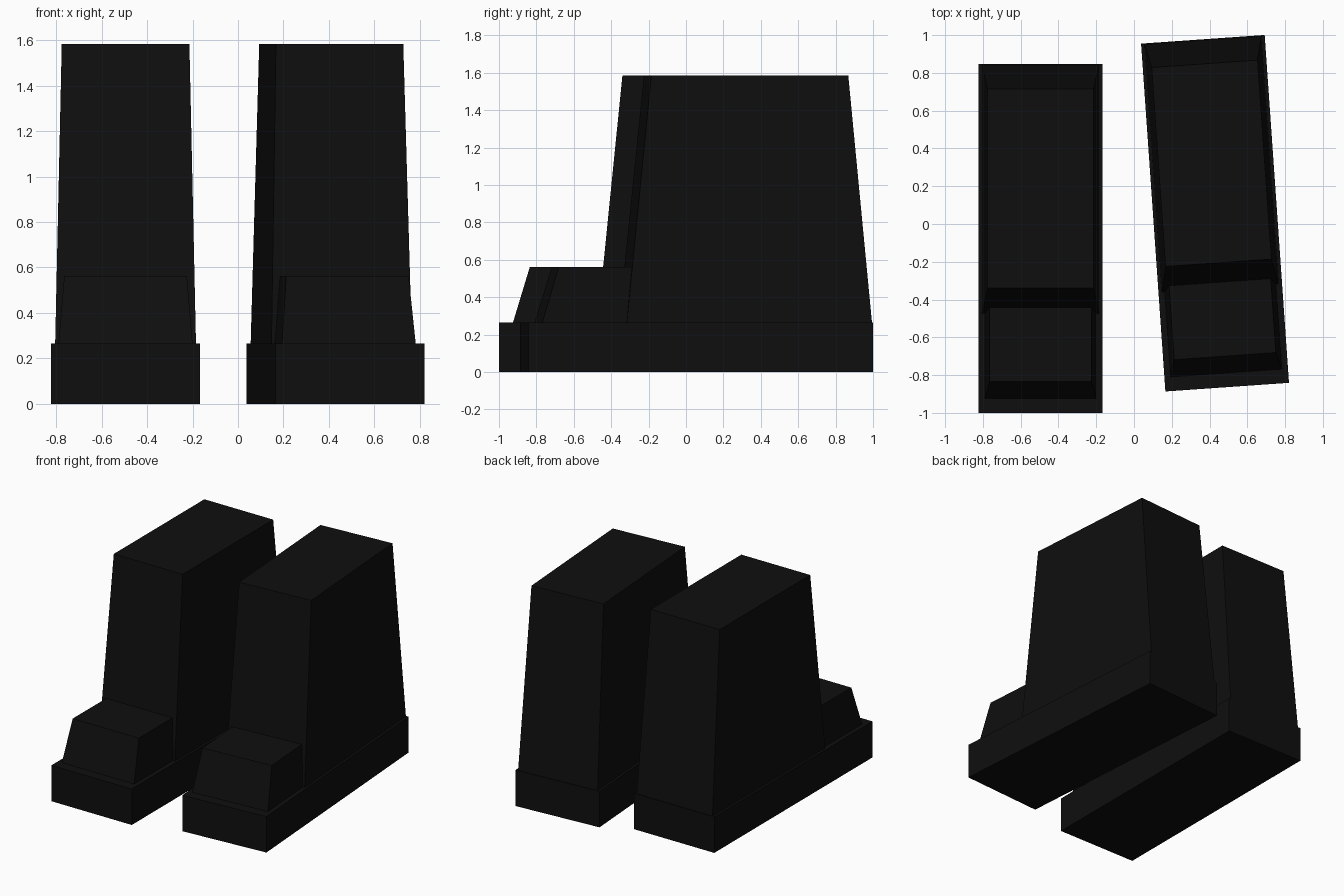
import bpy, math
from mathutils import Matrix

if "Cube" in bpy.data.objects:
    bpy.data.objects.remove(bpy.data.objects["Cube"])

black = bpy.data.materials.new("near_black")
black.diffuse_color = (0.0045, 0.0045, 0.0045, 1)
black.use_nodes = True
black.node_tree.nodes["Principled BSDF"].inputs["Base Color"].default_value = black.diffuse_color


def tapered_block(name, bottom, top, z0, z1, place):
    """Block tapering from bottom to top; each end is (half width, front y, back y)."""
    verts = []
    for (hx, y0, y1), z in ((bottom, z0), (top, z1)):
        verts += [(-hx, y0, z), (hx, y0, z), (hx, y1, z), (-hx, y1, z)]
    faces = [(3, 2, 1, 0), (4, 5, 6, 7)]
    faces += [(i, (i + 1) % 4, (i + 1) % 4 + 4, i + 4) for i in range(4)]
    mesh = bpy.data.meshes.new(name)
    mesh.from_pydata(verts, [], faces)
    mesh.materials.append(black)
    obj = bpy.data.objects.new(name, mesh)
    obj.matrix_world = place
    bpy.context.collection.objects.link(obj)


def boot(side, x, y, angle):
    place = Matrix.Translation((x, y, 0)) @ Matrix.Rotation(math.radians(angle), 4, 'Z')
    # flat sole slab
    sole = (0.328, -0.923, 0.923)
    tapered_block(side + "_sole", sole, sole, 0, 0.265, place)
    # toe cap, its back end buried in the shaft
    tapered_block(side + "_toe", (0.295, -0.848, -0.30), (0.27, -0.758, -0.30),
                  0.265, 0.562, place)
    # tall tapering shaft
    tapered_block(side + "_shaft", (0.31, -0.396, 0.918), (0.281, -0.263, 0.793),
                  0.265, 1.585, place)


# one boot straight, the other turned slightly and set further back
boot("left", -0.495, -0.077, 0)
boot("right", 0.429, 0.057, 4)
